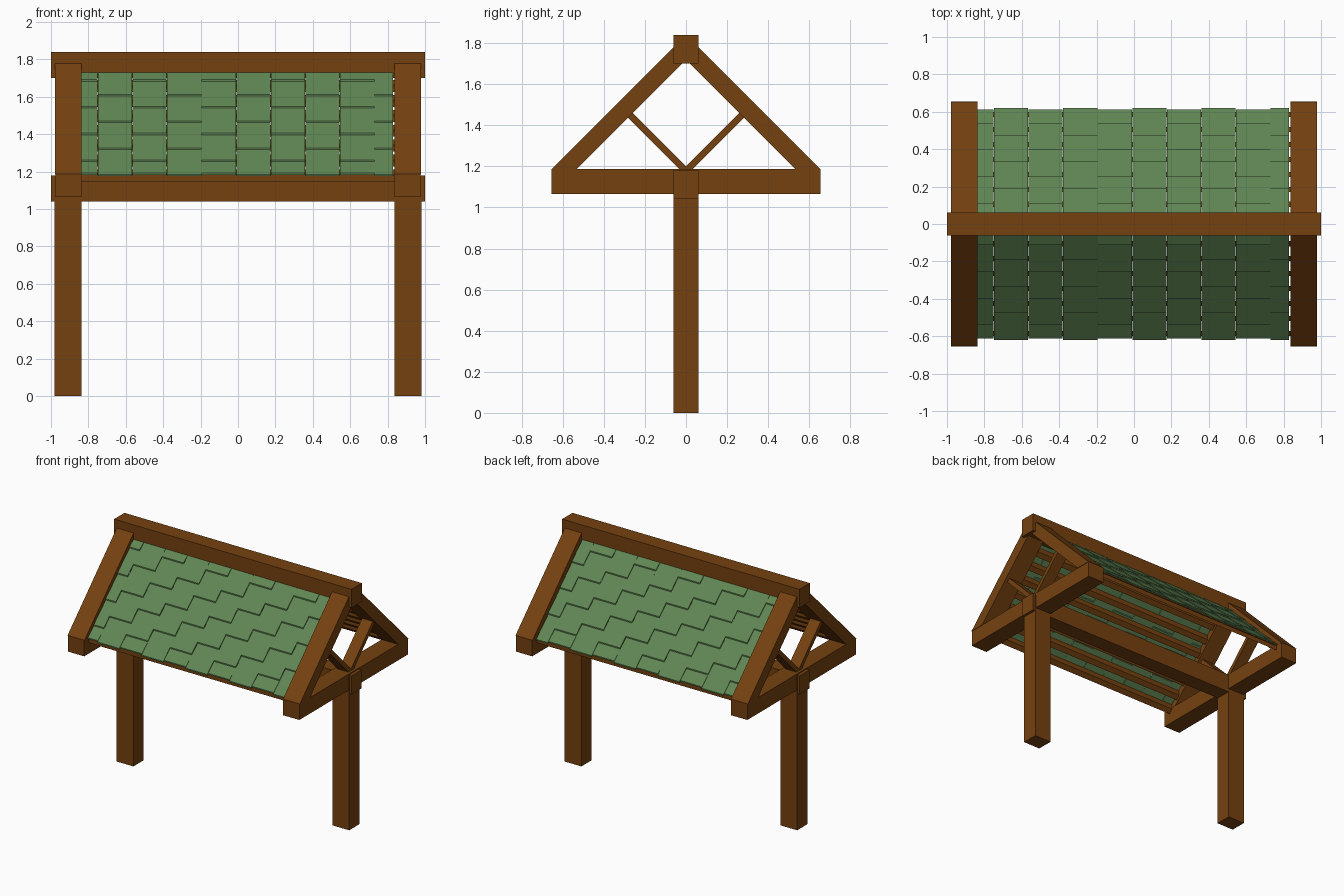
import bpy, bmesh, math

if "Cube" in bpy.data.objects:
    bpy.data.objects.remove(bpy.data.objects["Cube"])


def material(name, rgb):
    m = bpy.data.materials.new(name)
    m.diffuse_color = (*rgb, 1)
    m.use_nodes = True
    m.node_tree.nodes["Principled BSDF"].inputs["Base Color"].default_value = m.diffuse_color
    return m


wood = material("brown wood", (0.178, 0.053, 0.005))
green = material("green shingle", (0.117, 0.238, 0.087))


def add_prism(bm, profile, x0, x1):
    """Extrude a closed (y, z) profile along x."""
    a = [bm.verts.new((x0, y, z)) for y, z in profile]
    b = [bm.verts.new((x1, y, z)) for y, z in profile]
    n = len(profile)
    bm.faces.new(a)
    bm.faces.new(b[::-1])
    for i in range(n):
        j = (i + 1) % n
        bm.faces.new((a[j], a[i], b[i], b[j]))


def finish(name, bm, mat):
    bmesh.ops.recalc_face_normals(bm, faces=bm.faces)
    me = bpy.data.meshes.new(name)
    bm.to_mesh(me)
    bm.free()
    me.materials.append(mat)
    ob = bpy.data.objects.new(name, me)
    bpy.context.collection.objects.link(ob)
    return ob


def prism(name, profile, x0, x1, mat=wood):
    bm = bmesh.new()
    add_prism(bm, profile, x0, x1)
    return finish(name, bm, mat)


def rect(y, z0, z1):
    return [(-y, z0), (y, z0), (y, z1), (-y, z1)]


# Long beams
prism("ridge_beam", rect(0.062, 1.70, 1.84), -1, 1)
prism("centre_beam", rect(0.060, 1.04, 1.18), -1, 1)

# End frames: post, tie beam, rafters and diagonal braces
for side, s in (("left", -1), ("right", 1)):
    prism("post_" + side, rect(0.062, 0, 1.17), s * 0.838, s * 0.98)
    prism("tie_beam_" + side, rect(0.655, 1.065, 1.187), s * 0.837, s * 0.975)
    for end, f in (("front", -1), ("back", 1)):
        rafter = [(0.655, 1.185), (0.06, 1.78), (0, 1.78), (0, 1.72), (0.535, 1.185)]
        prism(f"rafter_{side}_{end}", [(f * y, z) for y, z in rafter],
              s * 0.836, s * 0.978)
        brace = [(0, 1.20), (0.27, 1.47), (0.293, 1.447), (0.02, 1.174), (0, 1.174)]
        prism(f"brace_{side}_{end}", [(f * y, z) for y, z in brace],
              s * 0.863, s * 0.953)

# Roof covering: distance d runs down the slope horizontally from the ridge
EAVE, TOP, STEP, SURF = 0.615, 0.06, 0.143, 1.797


def slope_strip(d0, d1, h0, h1, thick, f):
    """Thin strip between d0 and d1, its top h0 / h1 above the roof plane."""
    return [(f * d0, SURF + h0 - d0), (f * d1, SURF + h1 - d1),
            (f * d1, SURF + h1 - thick - d1), (f * d0, SURF + h0 - thick - d0)]


edges = [-0.84] + [-0.75 + 0.185 * k for k in range(9)] + [0.83]
for end, f in (("front", -1), ("back", 1)):
    # Staggered shingle columns
    bm = bmesh.new()
    for c in range(len(edges) - 1):
        even = c % 2 == 0
        low = EAVE + (-0.003 if even else 0.004)
        length = STEP / 2 if even else STEP
        while low > TOP + 0.01:
            high = max(low - length, TOP)
            add_prism(bm, slope_strip(max(high - 0.012, TOP), low, -0.006, 0.006, 0.009, f),
                      edges[c] + 0.001, edges[c + 1] - 0.001)
            low, length = high, STEP
    finish("shingles_" + end, bm, green)

    # Battens beneath the shingles
    bm = bmesh.new()
    for k in range(7):
        d = 0.105 + 0.08 * k
        add_prism(bm, slope_strip(d - 0.014, d + 0.014, -0.016, -0.016, 0.036, f),
                  -0.838, 0.838)
    finish("battens_" + end, bm, wood)
